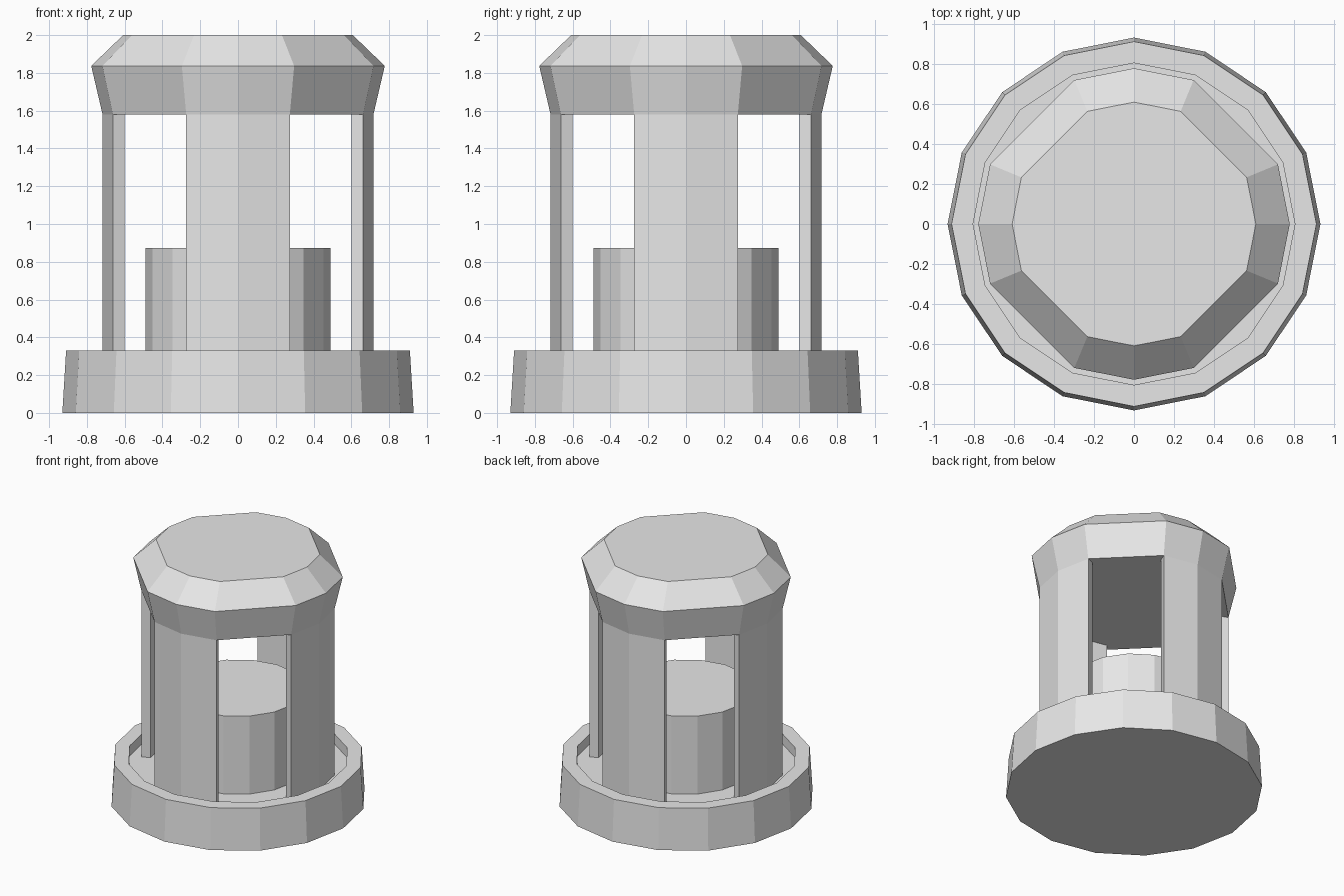
import bpy, bmesh
from math import radians, sin, cos

SIDES = 16
STEP = 360 / SIDES

cube = bpy.data.objects.get("Cube")
if cube:
    bpy.data.objects.remove(cube, do_unlink=True)

grey = bpy.data.materials.new("plain grey")
grey.use_nodes = True
colour = (0.8, 0.8, 0.8, 1)
grey.diffuse_color = colour
grey.node_tree.nodes["Principled BSDF"].inputs["Base Color"].default_value = colour


def point(r, angle, z):
    a = radians(angle)
    return (r * cos(a), r * sin(a), z)


def finish(name, bm):
    bmesh.ops.recalc_face_normals(bm, faces=bm.faces)
    mesh = bpy.data.meshes.new(name)
    bm.to_mesh(mesh)
    bm.free()
    mesh.materials.append(grey)
    obj = bpy.data.objects.new(name, mesh)
    bpy.context.collection.objects.link(obj)


def lathe(name, profile, angles):
    """Closed solid from stacked rings of (radius, height)."""
    bm = bmesh.new()
    rings = [[bm.verts.new(point(r, a, z)) for a in angles] for r, z in profile]
    n = len(angles)
    for low, high in zip(rings, rings[1:]):
        for i in range(n):
            j = (i + 1) % n
            bm.faces.new((low[i], low[j], high[j], high[i]))
    bm.faces.new(rings[0][::-1])
    bm.faces.new(rings[-1])
    finish(name, bm)


full = [i * STEP for i in range(SIDES)]
# The cap skips the diagonal corners, leaving a flat edge over each opening
cut_corners = [a for a in full if a % 90 != 45]
FLOOR = 0.25
CAP_LOW = 1.58

# Tapered base with a rim around a sunken floor
lathe("base", [(0.93, 0), (0.91, 0.33), (0.803, 0.33), (0.803, FLOOR)], full)
# Central drum
lathe("drum", [(0.49, FLOOR), (0.49, 0.873)], full)
# Flared cap with chamfered top
lathe("cap", [(0.717, CAP_LOW), (0.777, 1.837), (0.608, 2)], cut_corners)

# Four bent wall pillars
for name, middle in (("left", 0), ("back", 90), ("right", 180), ("front", 270)):
    bm = bmesh.new()
    outline = [(0.717, -STEP), (0.717, 0), (0.717, STEP),
               (0.65, STEP), (0.65, 0), (0.65, -STEP)]
    low, high = [[bm.verts.new(point(r, middle + a, z)) for r, a in outline]
                 for z in (FLOOR, CAP_LOW)]
    for i in range(6):
        j = (i + 1) % 6
        bm.faces.new((low[i], low[j], high[j], high[i]))
    for ring in (low, high):
        bm.faces.new(ring[:3] + ring[3:])
    finish(name + "_pillar", bm)
